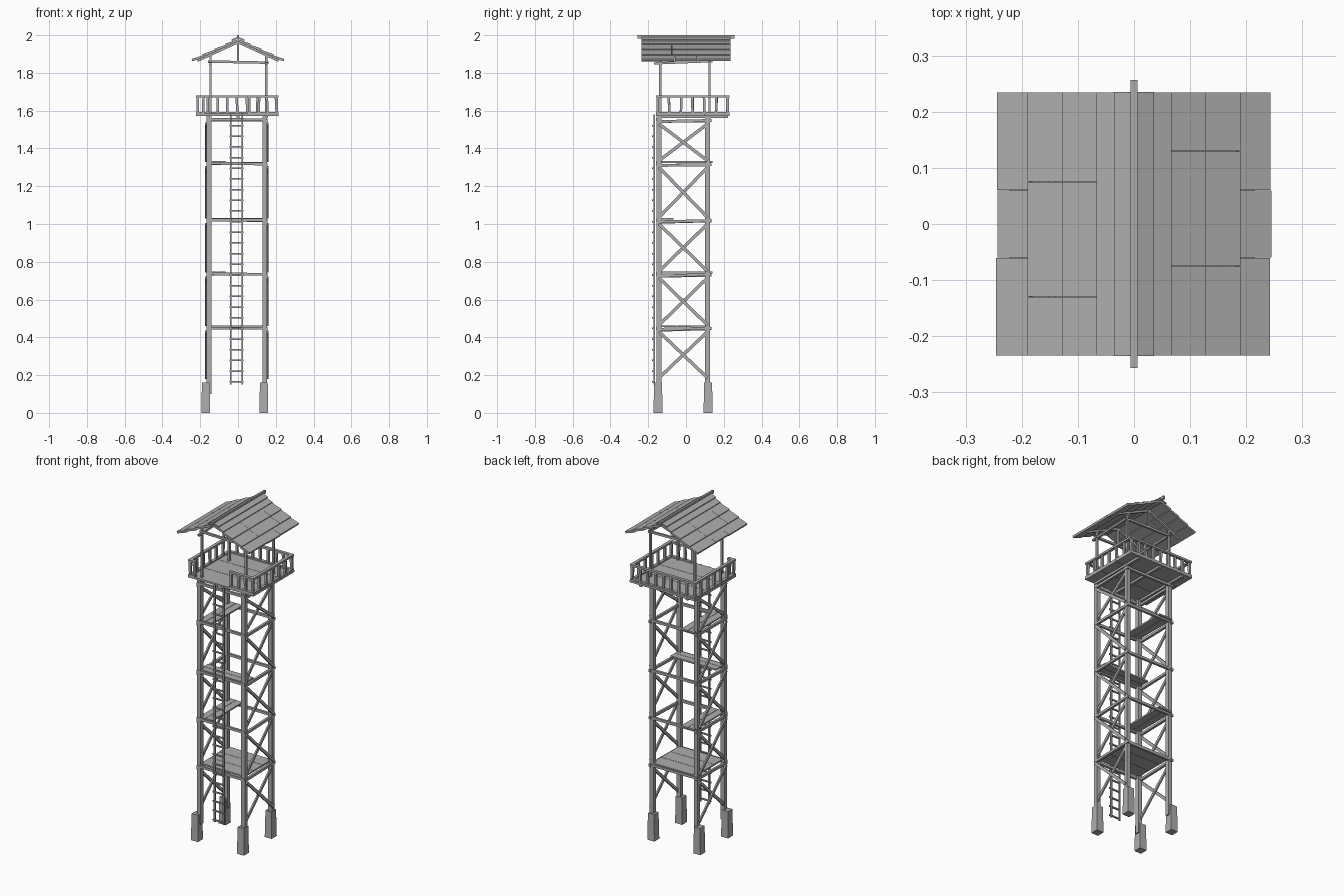
import bpy, bmesh, random
from mathutils import Vector, Matrix

random.seed(4)
if "Cube" in bpy.data.objects:
    bpy.data.objects.remove(bpy.data.objects["Cube"], do_unlink=True)

wood = bpy.data.materials.new("grey_wood")
wood.use_nodes = True
GREY = (0.42, 0.42, 0.42, 1)
wood.diffuse_color = GREY
wood.node_tree.nodes["Principled BSDF"].inputs["Base Color"].default_value = GREY

# Tower corner positions and floor levels
LX, LY = (-0.153, 0.142), (-0.143, 0.114)
LEVELS = [0.45, 0.735, 1.02, 1.32, 1.55]


def box(bm, lo, hi):
    """Axis-aligned box between two corners."""
    lo, hi = Vector(lo), Vector(hi)
    mat = Matrix.Translation((lo + hi) / 2) @ Matrix.Diagonal((*(hi - lo), 1))
    return bmesh.ops.create_cube(bm, size=1, matrix=mat)["verts"]


def bar(bm, p, q, w, h):
    """Square-cut beam from p to q: w sideways, h in its upright direction."""
    p, q = Vector(p), Vector(q)
    d = (q - p).normalized()
    up = Vector((0, 0, 1)) if abs(d.z) < 0.95 else Vector((0, 1, 0))
    side = d.cross(up).normalized()
    top = side.cross(d)
    rot = Matrix((side, d, top)).transposed().to_4x4()
    mat = Matrix.Translation((p + q) / 2) @ rot @ Matrix.Diagonal((w, (q - p).length, h, 1))
    return bmesh.ops.create_cube(bm, size=1, matrix=mat)["verts"]


def finish(bm, name):
    mesh = bpy.data.meshes.new(name)
    bm.to_mesh(mesh)
    bm.free()
    mesh.materials.append(wood)
    bpy.context.collection.objects.link(bpy.data.objects.new(name, mesh))


def wob(a=0.003):
    return random.uniform(-a, a)


# Footings, slightly wider at the base
bm = bmesh.new()
for x in (-0.169, 0.138):
    for y in (-0.148, 0.117):
        for v in box(bm, (x - 0.025, y - 0.024, 0), (x + 0.022, y + 0.024, 0.16)):
            if v.co.z > 0.1:
                v.co.x += (x - v.co.x) * 0.12
                v.co.y += (y - v.co.y) * 0.12
finish(bm, "footings")

# Legs
bm = bmesh.new()
for x in LX:
    for y in LY:
        bar(bm, (x, y, 0.1), (x, y, 1.57), 0.025, 0.025)
finish(bm, "legs")

# Horizontal beams at each level
bm = bmesh.new()
for z in LEVELS:
    for y, s in zip(LY, (-1, 1)):
        bar(bm, (LX[0] - 0.012, y + s * 0.008, z + wob()), (LX[1] + 0.012, y + s * 0.008, z + wob()), 0.014, 0.015)
    for x, s in zip(LX, (-1, 1)):
        bar(bm, (x + s * 0.008, LY[0] - 0.012, z - 0.01 + wob()), (x + s * 0.008, LY[1] + 0.02, z - 0.004 + wob()), 0.014, 0.015)
finish(bm, "level_beams")

# Crossed braces on the two sides
bm = bmesh.new()
for x, s in zip(LX, (-1, 1)):
    for lo, hi in zip([0.17] + LEVELS[:-1], LEVELS):
        for k, (a, b) in enumerate((LY, LY[::-1])):
            xo = x + s * (0.016 if k else 0.006)
            bar(bm, (xo, a, lo + 0.015), (xo, b, hi - 0.02), 0.009, 0.017)
finish(bm, "cross_braces")

# Inner landings: one full floor, then half floors of planks
bm = bmesh.new()
for z, x0, x1, y0, y1 in ((0.45, -0.15, 0.14, -0.14, 0.125),
                          (0.735, -0.155, -0.065, -0.15, 0.14),
                          (1.02, -0.155, 0.15, -0.15, -0.065),
                          (1.32, -0.155, -0.065, -0.15, 0.14)):
    along_x = x1 - x0 > y1 - y0
    n = 3 if z < 0.5 else 2
    for i in range(n):
        a, b = i / n, (i + 1) / n
        if along_x:
            box(bm, (x0, y0 + (y1 - y0) * a + 0.001, z + 0.004), (x1, y0 + (y1 - y0) * b - 0.001, z + 0.013))
        else:
            box(bm, (x0 + (x1 - x0) * a + 0.001, y0, z + 0.004), (x0 + (x1 - x0) * b - 0.001, y1, z + 0.013))
finish(bm, "landings")

# Ladder
bm = bmesh.new()
for x in (-0.038, 0.022):
    bar(bm, (x, -0.168, 0.15), (x, -0.168, 1.58), 0.009, 0.009)
for i in range(25):
    z = 0.165 + i * 0.0565
    bar(bm, (-0.046, -0.175, z), (0.03, -0.175, z), 0.008, 0.008)
finish(bm, "ladder")

# Lookout deck with planks and joists
DX0, DX1, DY0, DY1 = -0.222, 0.215, -0.16, 0.232
bm = bmesh.new()
step = (DY1 - DY0) / 3
for i in range(3):
    box(bm, (DX0, DY0 + i * step + 0.001, 1.573), (DX1, DY0 + (i + 1) * step - 0.001, 1.585))
for x in (-0.16, 0.0, 0.15):
    box(bm, (x - 0.008, DY0 + 0.01, 1.56), (x + 0.008, DY1 - 0.01, 1.574))
finish(bm, "deck")

# Railing around the deck, open at the ladder
bm = bmesh.new()
RX0, RX1, RY0, RY1 = DX0 + 0.01, DX1 - 0.01, DY0 + 0.01, DY1 - 0.012
for a, b, n in (((RX0, RY1), (RX1, RY1), 8), ((RX0, RY0), (RX0, RY1), 6),
                ((RX1, RY0), (RX1, RY1), 6), ((0.06, RY0), (RX1, RY0), 3),
                ((RX0, RY0), (-0.185, RY0), 1)):
    a, b = Vector((*a, 0)), Vector((*b, 0))
    ext = (b - a).normalized() * 0.01
    for z, h in ((1.675, 0.012), (1.588, 0.01)):
        bar(bm, a - ext + Vector((0, 0, z)), b + ext + Vector((0, 0, z)), 0.018, h)
    for i in range(n + 1):
        p = a.lerp(b, i / n)
        lean = ext.normalized() * wob(0.005)
        bar(bm, p + Vector((0, 0, 1.585)), p + lean + Vector((0, 0, 1.672)), 0.013, 0.013)
finish(bm, "railing")

# Roof frame: posts, plates, ties, king posts and rafters
PX, PY = (-0.146, 0.15), (-0.136, 0.125)
SLOPE = 0.46


def roof_z(x):
    return 1.98 - SLOPE * abs(x)


bm = bmesh.new()
for x in PX:
    for y in PY:
        bar(bm, (x, y, 1.58), (x, y, roof_z(x) - 0.015), 0.012, 0.012)
    bar(bm, (x, -0.17, 1.85), (x, 0.14, 1.862), 0.012, 0.012)
for y in PY:
    bar(bm, (PX[0] - 0.012, y, 1.86), (PX[1] + 0.012, y, 1.854), 0.012, 0.013)
    bar(bm, (0, y, 1.855), (0, y, 1.965), 0.011, 0.011)
    for s in (-1, 1):
        bar(bm, (0, y, 1.962), (s * 0.215, y, roof_z(0.215) - 0.017), 0.012, 0.012)
finish(bm, "roof_frame")

# Roof boards: overlapping courses down each slope
bm = bmesh.new()
EDGE = 0.235
COURSES = ((0.0, 0.065, (-EDGE, EDGE)),
           (0.06, 0.125, (-EDGE, -0.13, 0.075, EDGE)),
           (0.12, 0.188, (-EDGE, -0.13, 0.075, EDGE)),
           (0.183, 0.243, (-EDGE, -0.06, 0.06, EDGE)))
for s in (-1, 1):
    for x0, x1, cuts in COURSES:
        for c0, c1 in zip(cuts, cuts[1:]):
            y0, y1 = sorted((-s * c0, -s * c1))
            ym, end = (y0 + y1) / 2, x1 + (wob() if x1 > 0.2 else 0)
            bar(bm, (s * x0, ym, roof_z(x0) - 0.008), (s * end, ym, roof_z(end) - 0.001), y1 - y0 - 0.001, 0.012)
finish(bm, "roof_boards")

# Ridge cap and ridge pole
bm = bmesh.new()
for s in (-1, 1):
    bar(bm, (0, 0, 1.987), (s * 0.034, 0, 1.973), 2 * EDGE, 0.008)
box(bm, (-0.006, -0.257, 1.982), (0.006, 0.257, 2.0))
finish(bm, "ridge_cap")
